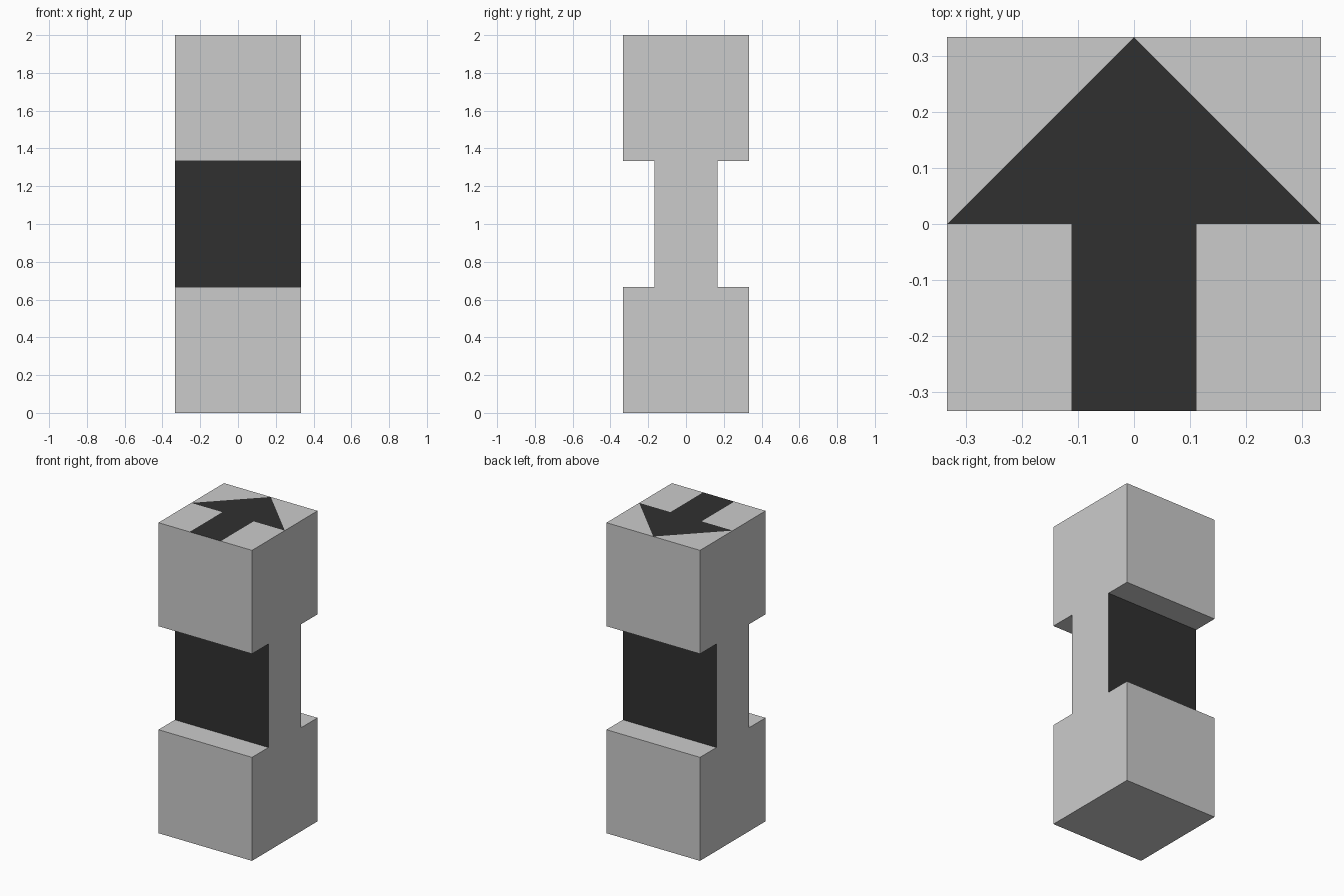
import bpy, bmesh

if "Cube" in bpy.data.objects:
    bpy.data.objects.remove(bpy.data.objects["Cube"])

A, W, S = 1/3, 1/6, 1/9          # half width, half waist depth, half arrow shaft
Z1, Z2, H = 2/3, 4/3, 2.0        # waist bottom, waist top, height

black = bpy.data.materials.new("black")
black.diffuse_color = (0.03, 0.03, 0.03, 1)
black.use_nodes = True
black.node_tree.nodes["Principled BSDF"].inputs["Base Color"].default_value = black.diffuse_color


def make(name, polys, mat=None):
    """Object from a list of polygons; shared corners are merged."""
    bm = bmesh.new()
    for poly in polys:
        bm.faces.new([bm.verts.new(p) for p in poly])
    bmesh.ops.remove_doubles(bm, verts=bm.verts, dist=1e-5)
    me = bpy.data.meshes.new(name)
    bm.to_mesh(me)
    bm.free()
    ob = bpy.data.objects.new(name, me)
    bpy.context.collection.objects.link(ob)
    if mat:
        me.materials.append(mat)


def flat(points):
    """Polygon lying on the top of the post."""
    return [(x, y, H) for x, y in points]


# Side profile (y, z), counter-clockwise seen from +x
half = [(A, 0), (A, Z1), (W, Z1), (W, Z2), (A, Z2), (A, H)]
profile = half + [(-y, z) for y, z in reversed(half)]

# Sweep the profile across x, sorting the strips into body and waist panels
body = [[(A, y, z) for y, z in profile],
        [(-A, y, z) for y, z in reversed(profile)]]
panels = []
for (y0, z0), (y1, z1) in zip(profile, profile[1:] + profile[:1]):
    strip = [(A, y0, z0), (-A, y0, z0), (-A, y1, z1), (A, y1, z1)]
    if z0 == z1 == H:
        continue                  # the top is tiled around the arrow below
    is_panel = abs(y0) == W and abs(y1) == W
    (panels if is_panel else body).append(strip)

# Grey top areas left and right of the arrow
for s in (1, -1):
    for pts in ([(s*A, 0), (s*A, A), (0, A)],
                [(s*S, -A), (s*A, -A), (s*A, 0), (s*S, 0)]):
        body.append(flat(pts[::s]))

make("post_body", body)
make("waist_panel_back", panels[:1], black)
make("waist_panel_front", panels[1:], black)

# Arrow inlaid flush in the top, pointing to the back
make("top_arrow", [flat([(0, A), (-A, 0), (-S, 0), (-S, -A),
                         (S, -A), (S, 0), (A, 0)])], black)
